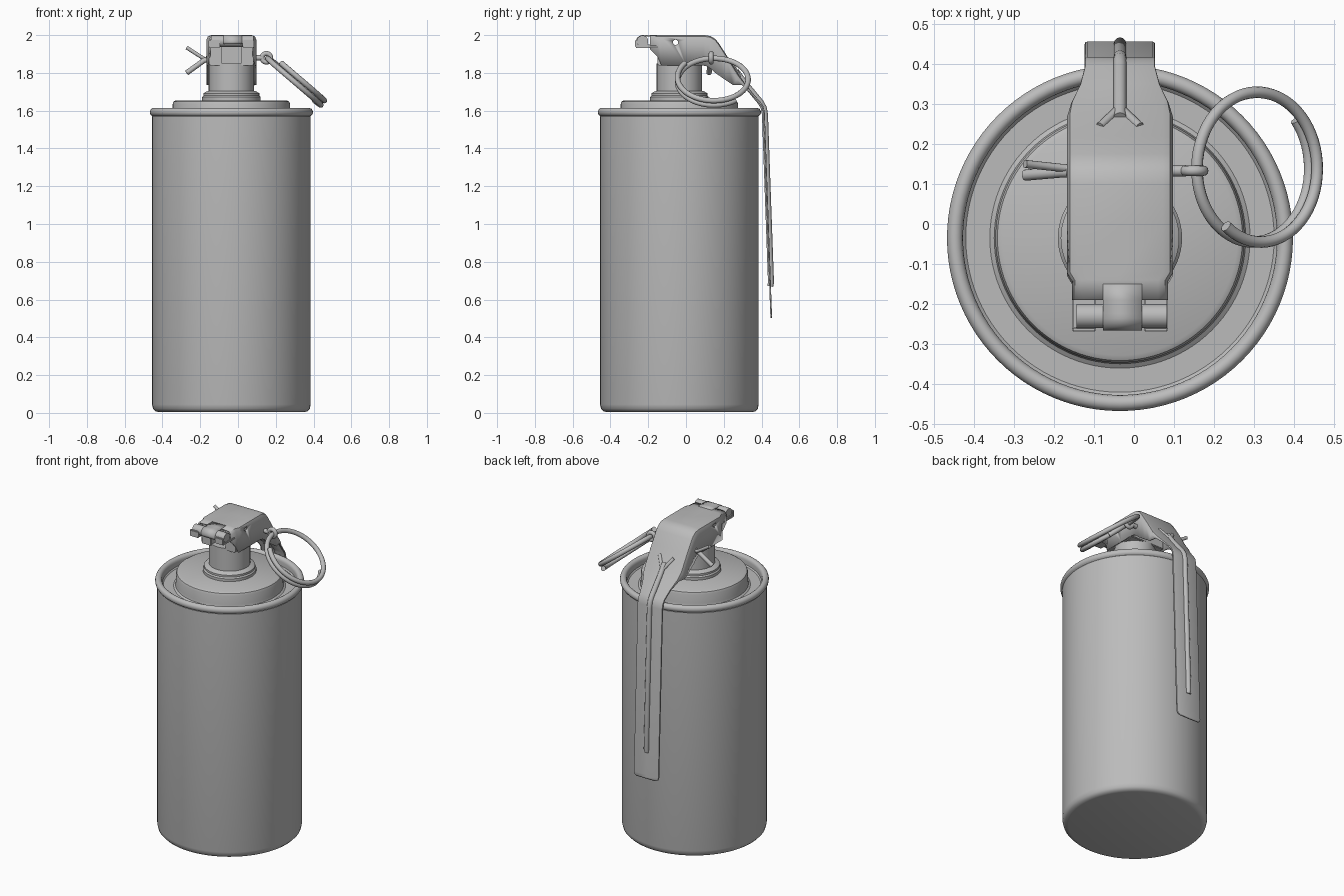
import bpy, bmesh, math
from mathutils import Vector, Matrix

if "Cube" in bpy.data.objects:
    bpy.data.objects.remove(bpy.data.objects["Cube"])

CX = CY = -0.035  # axis of the can
metal = bpy.data.materials.new("plain grey metal")
metal.diffuse_color = (0.5, 0.5, 0.5, 1)
metal.use_nodes = True
metal.node_tree.nodes["Principled BSDF"].inputs["Base Color"].default_value = metal.diffuse_color


def finish(ob, angle=35):
    if not ob.data.materials:
        ob.data.materials.append(metal)
    bpy.ops.object.select_all(action='DESELECT')
    ob.select_set(True)
    bpy.context.view_layer.objects.active = ob
    if ob.type == 'MESH':
        bpy.ops.object.shade_smooth_by_angle(angle=math.radians(angle))
    return ob


def from_bmesh(name, bm):
    me = bpy.data.meshes.new(name)
    bm.to_mesh(me)
    bm.free()
    ob = bpy.data.objects.new(name, me)
    bpy.context.collection.objects.link(ob)
    return finish(ob)


def lathe(name, profile, steps=96):
    bm = bmesh.new()
    vs = [bm.verts.new((CX + r, CY, z)) for r, z in profile]
    es = [bm.edges.new(p) for p in zip(vs, vs[1:])]
    bmesh.ops.spin(bm, geom=vs + es, cent=(CX, CY, 0), axis=(0, 0, 1),
                   angle=math.tau, steps=steps)
    bmesh.ops.remove_doubles(bm, verts=bm.verts, dist=1e-4)
    bmesh.ops.recalc_face_normals(bm, faces=bm.faces)
    return from_bmesh(name, bm)


def box(name, lo, hi, bevel=0.004):
    bm = bmesh.new()
    bmesh.ops.create_cube(bm, size=1)
    for v in bm.verts:
        v.co = [l + (c + 0.5) * (h - l) for c, l, h in zip(v.co, lo, hi)]
    bmesh.ops.bevel(bm, geom=bm.edges[:], offset=bevel, segments=2, affect='EDGES')
    return from_bmesh(name, bm)


def rod_x(name, x0, x1, y, z, r, n=32):
    bm = bmesh.new()
    bmesh.ops.create_cone(bm, cap_ends=True, segments=n, radius1=r, radius2=r, depth=x1 - x0,
                          matrix=Matrix.Translation(((x0 + x1) / 2, y, z))
                          @ Matrix.Rotation(math.pi / 2, 4, 'Y'))
    return from_bmesh(name, bm)


def wire(name, pts, r, cyclic=False, res=4):
    cu = bpy.data.curves.new(name, 'CURVE')
    cu.dimensions = '3D'
    cu.bevel_depth, cu.bevel_resolution, cu.use_fill_caps = r, res, True
    sp = cu.splines.new('POLY')
    sp.points.add(len(pts) - 1)
    for p, co in zip(sp.points, pts):
        p.co = (*co, 1)
    sp.use_cyclic_u = cyclic
    sp.use_smooth = True
    ob = bpy.data.objects.new(name, cu)
    bpy.context.collection.objects.link(ob)
    return finish(ob)


# Can with rounded base, rolled rim, groove and raised lid
rim = [(0.412 + 0.02 * math.cos(a), 1.592 + 0.022 * math.sin(a))
       for a in [math.radians(-70 + i * 25) for i in range(11)]]
lathe("can_body", [(0, 0.004), (0.385, 0.004), (0.403, 0.009), (0.415, 0.022), (0.42, 0.045),
                   (0.42, 1.57)] + rim + [(0.392, 1.565), (0.385, 1.558), (0.325, 1.558),
                   (0.314, 1.566), (0.311, 1.58), (0.311, 1.635), (0.306, 1.648),
                   (0.293, 1.655), (0, 1.655)])

# Stepped collar and neck
lathe("neck", [(0, 1.65), (0.155, 1.65), (0.155, 1.672), (0.148, 1.68), (0.148, 1.692),
               (0.135, 1.70), (0.12, 1.705), (0.12, 1.85), (0, 1.85)], 64)

# Head block, open at the front
head = [box("head_rear", (CX - 0.118, -0.03, 1.84), (CX + 0.118, 0.085, 1.985))]
for s, side in ((-1, "left"), (1, "right")):
    xs = sorted((CX + s * 0.05, CX + s * 0.118))
    head.append(box("head_cheek_" + side, (xs[0], -0.15, 1.84), (xs[1], -0.02, 1.985)))
    # Hooks that carry the hinge rod
    xs = sorted((CX + s * 0.06, CX + s * 0.12))
    box("hinge_hook_" + side, (xs[0], -0.268, 1.932), (xs[1], -0.145, 1.95))
    box("hinge_lip_" + side, (xs[0], -0.270, 1.935), (xs[1], -0.257, 1.975))
rod_x("hinge_rod", -0.143, 0.082, -0.23, 1.968, 0.03)

# Tongue of the lever curled over the rod
bm = bmesh.new()
arc = [(-0.15, 2.0), (-0.19, 2.0)] + [(-0.23 + 0.036 * math.cos(a), 1.964 + 0.036 * math.sin(a))
       for a in [math.radians(80 + 20 * i) for i in range(7)]]
rows = [[bm.verts.new((x, y, z)) for x in (-0.077, 0.02)] for y, z in arc]
for a, b in zip(rows, rows[1:]):
    bm.faces.new((a[0], b[0], b[1], a[1]))
bmesh.ops.recalc_face_normals(bm, faces=bm.faces)
tongue = from_bmesh("lever_tongue", bm)
tongue.modifiers.new("thickness", 'SOLIDIFY').thickness = 0.008

# Lever: y, z, half width, then y, z of the side skirt's lower edge
stations = [(-0.19, 1.997, 0.12, -0.19, 1.925), (-0.14, 2.0, 0.12, -0.15, 1.885),
            (-0.12, 2.0, 0.132, -0.13, 1.84), (0.0, 2.0, 0.132, 0.0, 1.84),
            (0.10, 2.0, 0.132, 0.085, 1.84), (0.13, 1.995, 0.132, 0.11, 1.835),
            (0.155, 1.98, 0.132, 0.135, 1.82), (0.175, 1.955, 0.132, 0.155, 1.80),
            (0.22, 1.885, 0.132, 0.205, 1.765), (0.28, 1.79, 0.132, 0.25, 1.735),
            (0.31, 1.748, 0.122, 0.295, 1.735), (0.35, 1.697, 0.10, 0.343, 1.69),
            (0.395, 1.645, 0.088, 0.388, 1.64), (0.41, 1.622, 0.088, 0.402, 1.619),
            (0.417, 1.59, 0.088, 0.408, 1.59), (0.455, 0.525, 0.088, 0.446, 0.525),
            (0.456, 0.51, 0.083, 0.447, 0.51), (0.456, 0.502, 0.07, 0.447, 0.502)]
bm = bmesh.new()
rows = []
for y, z, w, sy, sz in stations:
    top, low = Vector((0, y, z)), Vector((0, sy, sz))
    d = (low - top).length
    way, r = (low - top) / d, min(0.025, d * 0.6)
    half = [(w, d), (w, r), (w - 0.29 * r, 0.29 * r), (w - r, 0)]
    sec = [(-x, t) for x, t in half] + [(0, 0)] + half[::-1]
    rows.append([bm.verts.new(top + way * t + Vector((CX + x, 0, 0))) for x, t in sec])
for a, b in zip(rows, rows[1:]):
    for j in range(len(a) - 1):
        bm.faces.new((a[j], a[j + 1], b[j + 1], b[j]))
lever = from_bmesh("lever", bm)
lever.modifiers.new("thickness", 'SOLIDIFY').thickness = 0.009

# Small cross hole through lever and head
cutter = rod_x("hole_cutter", -0.3, 0.3, -0.055, 1.962, 0.014, 16)
cutter.hide_render = True
cutter.hide_set(True)
for ob in [lever] + head[1:]:
    m = ob.modifiers.new("hole", 'BOOLEAN')
    m.operation, m.solver, m.object = 'DIFFERENCE', 'EXACT', cutter

# Stiffening rib with a forked top
wire("lever_rib", [(CX, 0.265, 1.81), (CX, 0.31, 1.748), (CX, 0.395, 1.645), (CX, 0.412, 1.615),
                   (CX, 0.418, 1.58), (CX, 0.450, 0.69), (CX, 0.446, 0.67)], 0.016)
for s, side in ((-1, "left"), (1, "right")):
    wire("rib_fork_" + side, [(CX, 0.29, 1.772), (CX + s * 0.05, 0.243, 1.842)], 0.011)

# Split pin with spread ends and an eye
wire("safety_pin", [(-0.17, 0.133, 1.875), (0.13, 0.133, 1.88)], 0.014)
wire("pin_leg_upper", [(-0.15, 0.138, 1.872), (-0.18, 0.14, 1.875), (-0.272, 0.15, 1.934)], 0.010)
wire("pin_leg_lower", [(-0.15, 0.13, 1.872), (-0.18, 0.13, 1.866), (-0.272, 0.122, 1.80)], 0.014)
wire("pin_eye", [(0.15 + 0.023 * math.cos(i * math.tau / 24), 0.133,
                  1.88 + 0.023 * math.sin(i * math.tau / 24)) for i in range(24)], 0.013, True)

# Pull ring: one and a half turns of wire, tilted outward
tilt = math.radians(39)
u = Vector((math.cos(tilt), 0, -math.sin(tilt)))
n = Vector((math.sin(tilt), 0, math.cos(tilt)))
coil = []
for i in range(97):
    t = i / 96
    a = math.radians(232 + 527 * t)
    coil.append(Vector((0.305, 0.142, 1.762)) + u * 0.187 * math.cos(a)
                + Vector((0, 0.187 * math.sin(a), 0)) + n * (0.022 - 0.044 * t))
wire("pull_ring", coil, 0.0145)
